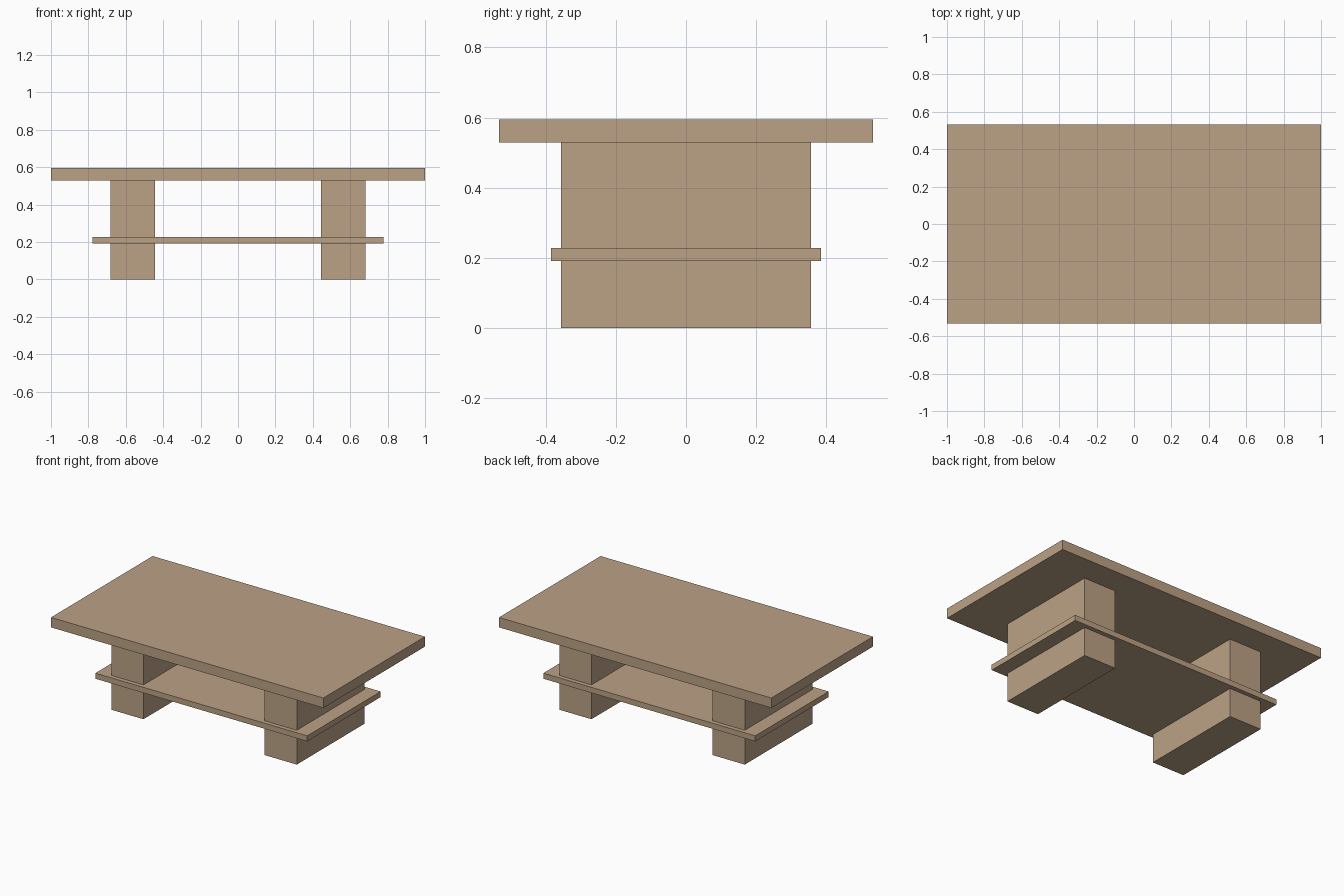
import bpy

cube = bpy.data.objects.get("Cube")
if cube:
    bpy.data.objects.remove(cube, do_unlink=True)

# One pale wood colour
wood = bpy.data.materials.new("pale_wood")
wood.use_nodes = True
colour = (0.50, 0.36, 0.24, 1)
wood.diffuse_color = colour
wood.node_tree.nodes["Principled BSDF"].inputs["Base Color"].default_value = colour


def slab(name, x, width, depth, bottom, top):
    """Box centred on y = 0, spanning bottom to top."""
    bpy.ops.mesh.primitive_cube_add(size=1, location=(x, 0, (bottom + top) / 2))
    ob = bpy.context.object
    ob.name = name
    ob.scale = (width, depth, top - bottom)
    bpy.ops.object.transform_apply(location=False, rotation=False, scale=True)
    ob.data.materials.append(wood)
    return ob


# Table top and lower shelf
slab("table_top", 0, 2, 1.066, 0.529, 0.595)
slab("lower_shelf", 0, 1.556, 0.77, 0.191, 0.228)

# Block legs running through the shelf
for side, x in (("left", 0.563), ("right", -0.563)):
    slab(side + "_leg", x, 0.236, 0.712, 0, 0.529)
